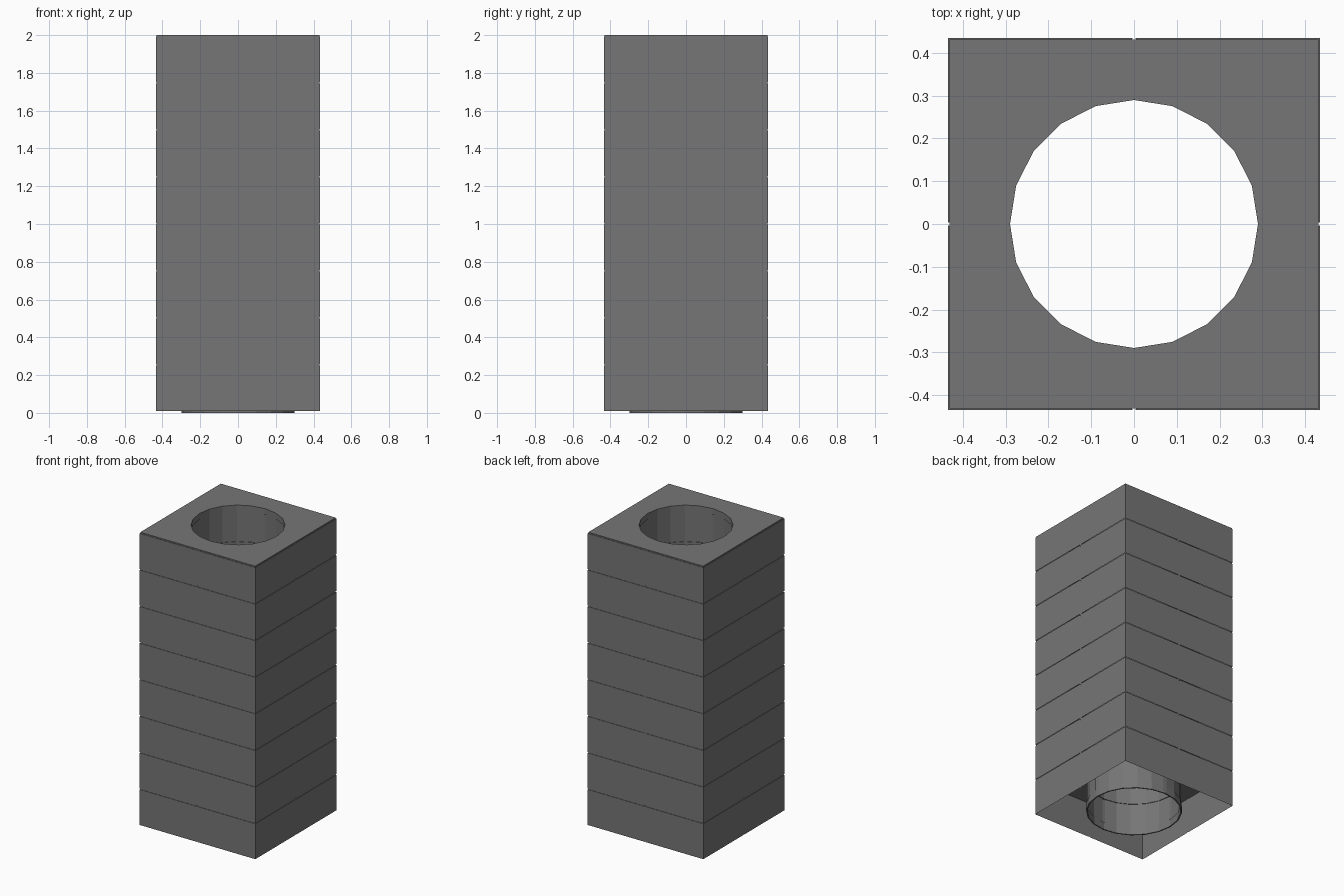
import bpy, bmesh, math

if "Cube" in bpy.data.objects:
    bpy.data.objects.remove(bpy.data.objects["Cube"])

HALF, HOLE = 0.435, 0.29      # outer half width, flue radius
ROWS, BASE, JOINT = 8, 0.01, 0.008
PITCH = (2.0 - BASE) / ROWS
GAP = 0.004                   # half of a vertical joint
SIDES = 20

stone = bpy.data.materials.new("grey_stone")
stone.diffuse_color = (0.18, 0.18, 0.18, 1)
stone.use_nodes = True
stone.node_tree.nodes["Principled BSDF"].inputs["Base Color"].default_value = stone.diffuse_color


def finish(name, bm):
    bmesh.ops.recalc_face_normals(bm, faces=bm.faces)
    me = bpy.data.meshes.new(name)
    bm.to_mesh(me)
    bm.free()
    me.materials.append(stone)
    ob = bpy.data.objects.new(name, me)
    bpy.context.collection.objects.link(ob)
    return ob


def circle(r):
    return [(r * math.cos(2 * math.pi * i / SIDES), r * math.sin(2 * math.pi * i / SIDES))
            for i in range(SIDES)]


def loft(bm, loops):
    """Join a closed series of 20 sided loops given as (points, z)."""
    rings = [[bm.verts.new((x, y, z)) for x, y in pts] for pts, z in loops]
    for a, b in zip(rings, rings[1:] + rings[:1]):
        for i in range(SIDES):
            j = (i + 1) % SIDES
            bm.faces.new((a[i], a[j], b[j], b[i]))


def square(h):
    # square outline sampled at the same angles as the circle
    pts = []
    for x, y in circle(1):
        k = h / max(abs(x), abs(y))
        pts.append((x * k, y * k))
    # pull the sample nearest each corner pair onto the true corner
    for i in (2, 3, 7, 8, 12, 13, 17, 18):
        x, y = pts[i]
        pts[i] = (math.copysign(h, x), math.copysign(h, y))
    return pts


def blocks(name, z0, z1):
    # four hollow corner blocks, open underneath
    bm = bmesh.new()
    r = HOLE + 0.004
    arc = [(r * math.cos(math.radians(18 * i)), r * math.sin(math.radians(18 * i))) for i in range(6)]
    arc[0], arc[5] = (r, 2.5 * GAP), (2.5 * GAP, r)
    plan = arc + [(GAP, HALF), (HALF, HALF), (HALF, GAP)]
    n = len(plan)
    for q in range(4):
        c, s = [(1, 0), (0, 1), (-1, 0), (0, -1)][q]
        pts = [(x * c - y * s, x * s + y * c) for x, y in plan]
        lo = [bm.verts.new((x, y, z0)) for x, y in pts]
        hi = [bm.verts.new((x, y, z1)) for x, y in pts]
        for i in range(n):
            if i not in (5, n - 1):          # no walls across the joints
                j = (i + 1) % n
                bm.faces.new((lo[i], lo[j], hi[j], hi[i]))
        bm.faces.new(hi)
    return finish(name, bm)


def joints(name, z0, z1):
    # mortar: bed plate with flue lip, and strips behind vertical joints
    bm = bmesh.new()
    sq, ci = square(HALF - 0.003), circle(HOLE)
    loft(bm, [(sq, z0), (sq, z1), (ci, z1), (ci, z0)])
    for q in range(4):
        a = q * math.pi / 2
        for d, w in ((HALF - 0.004, 0.012), (HOLE + 0.008, 0.03)):
            px, py = d * math.cos(a), d * math.sin(a)
            tx, ty = -math.sin(a) * w / 2, math.cos(a) * w / 2
            zb = z0 - (PITCH - JOINT)
            bm.faces.new([bm.verts.new(v) for v in (
                (px - tx, py - ty, zb), (px + tx, py + ty, zb),
                (px + tx, py + ty, z0), (px - tx, py - ty, z0))])
    return finish(name, bm)


def collar(name, z0, z1):
    bm = bmesh.new()
    a, b = circle(HOLE), circle(HOLE + 0.008)
    loft(bm, [(a, z0), (b, z0), (b, z1), (a, z1)])
    return finish(name, bm)


# stacked courses
collar("bottom_collar", 0, 0.05)
for k in range(ROWS):
    z0 = BASE + k * PITCH
    z1 = z0 + PITCH
    blocks(f"block_course_{k + 1}", z0, z1 - JOINT)
    joints(f"mortar_course_{k + 1}", z1 - JOINT, z1)
    collar(f"flue_collar_{k + 1}", z1 - 0.04, z1 - 0.0005)
